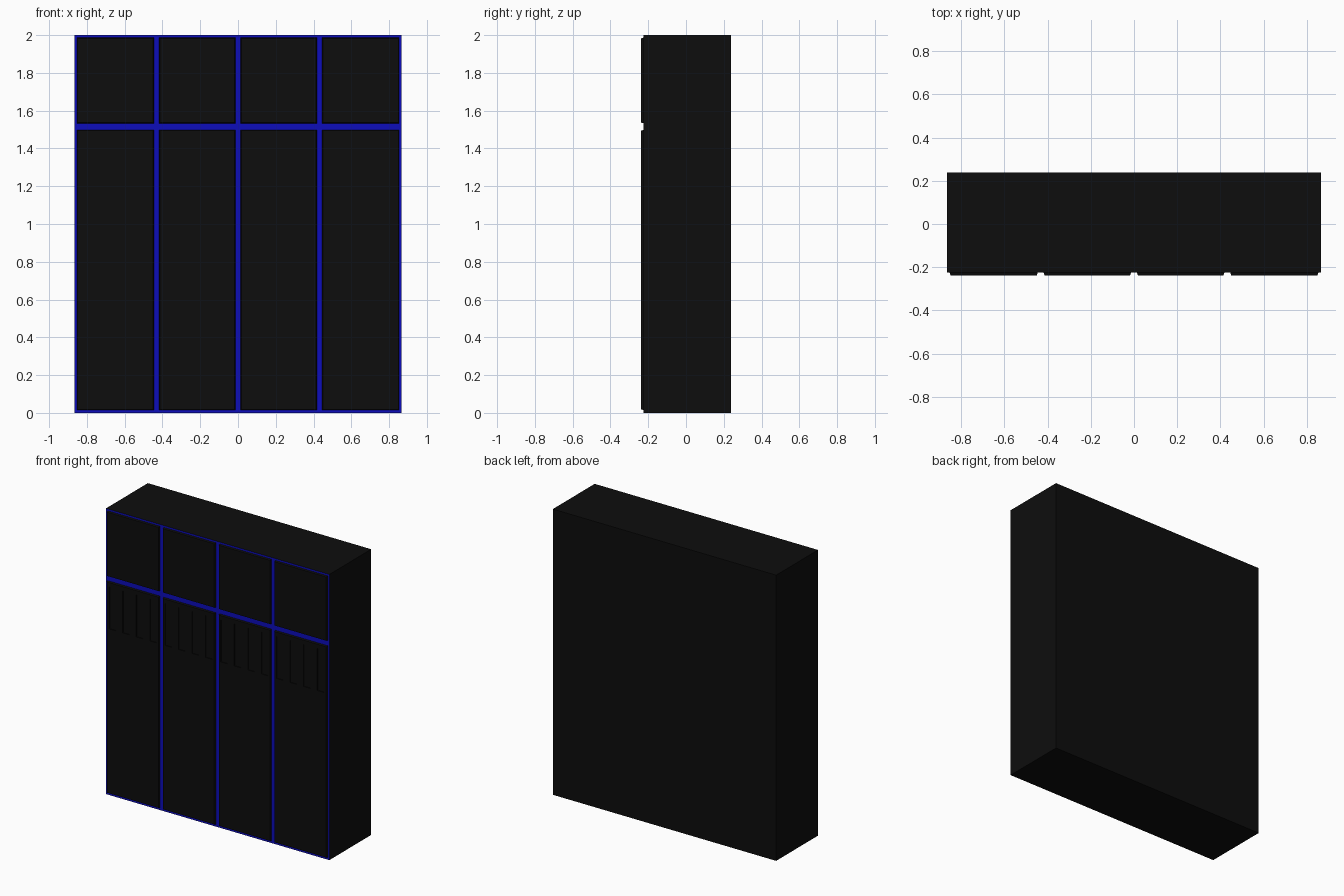
import bpy, bmesh

if "Cube" in bpy.data.objects:
    bpy.data.objects.remove(bpy.data.objects["Cube"])

W, H, BACK = 0.865, 2.0, 0.238        # half width, height, back plane
BODY_FRONT, DOOR_FRONT = -0.225, -0.238


def material(name, color):
    m = bpy.data.materials.new(name)
    m.diffuse_color = (*color, 1)
    m.use_nodes = True
    m.node_tree.nodes["Principled BSDF"].inputs["Base Color"].default_value = m.diffuse_color
    return m


black = material("black_paint", (0.004, 0.004, 0.004))
blue = material("blue_paint", (0.004, 0.004, 0.5))


def add_box(bm, x0, x1, y0, y1, z0, z1, inset=0.0):
    """Box whose front (y0) face can be inset to make bevelled edges."""
    i = inset
    front = [bm.verts.new((x, y0, z)) for x, z in
             ((x0 + i, z0 + i), (x1 - i, z0 + i), (x1 - i, z1 - i), (x0 + i, z1 - i))]
    back = [bm.verts.new((x, y1, z)) for x, z in
            ((x0, z0), (x1, z0), (x1, z1), (x0, z1))]
    faces = [bm.faces.new(front), bm.faces.new(back[::-1])]
    for k in range(4):
        n = (k + 1) % 4
        faces.append(bm.faces.new((front[n], front[k], back[k], back[n])))
    return faces


def finish(name, bm, mats=(black,)):
    bmesh.ops.recalc_face_normals(bm, faces=bm.faces)
    me = bpy.data.meshes.new(name)
    bm.to_mesh(me)
    bm.free()
    for m in mats:
        me.materials.append(m)
    ob = bpy.data.objects.new(name, me)
    bpy.context.collection.objects.link(ob)
    return ob


# Cabinet body: black case with a blue front face
bm = bmesh.new()
faces = add_box(bm, -W, W, BODY_FRONT, BACK, 0, H)
faces[0].material_index = 1
finish("cabinet_body", bm, (black, blue))

# Four columns, each with a tall vented door and a short upper door
PITCH, DOOR_W = 0.432, 0.404
for col in range(4):
    cx = (col - 1.5) * PITCH
    # keep the outer doors a hair inside the case edge
    x0, x1 = cx - DOOR_W / 2, cx + DOOR_W / 2

    if col == 0:
        x0 = -W + 0.012
    if col == 3:
        x1 = W - 0.012

    bm = bmesh.new()
    add_box(bm, x0, x1, DOOR_FRONT, BODY_FRONT, 1.533, 1.987, 0.004)
    finish(f"upper_door_{col + 1}", bm)

    bm = bmesh.new()
    add_box(bm, x0, x1, DOOR_FRONT, BODY_FRONT, 0.015, 1.498, 0.004)
    door = finish(f"lower_door_{col + 1}", bm)

    # Shallow vertical vent recesses near the top of the tall door
    bm = bmesh.new()
    for s in range(4):
        sx = cx + (s - 1.5) * 0.105
        add_box(bm, sx - 0.026, sx + 0.026, DOOR_FRONT - 0.02, DOOR_FRONT + 0.007, 1.17, 1.465)
    cutter = finish(f"vent_cutter_{col + 1}", bm)
    cutter.hide_render = True
    cutter.hide_set(True)
    cut = door.modifiers.new("vents", 'BOOLEAN')
    cut.operation = 'DIFFERENCE'
    cut.object = cutter
    cut.solver = 'EXACT'
